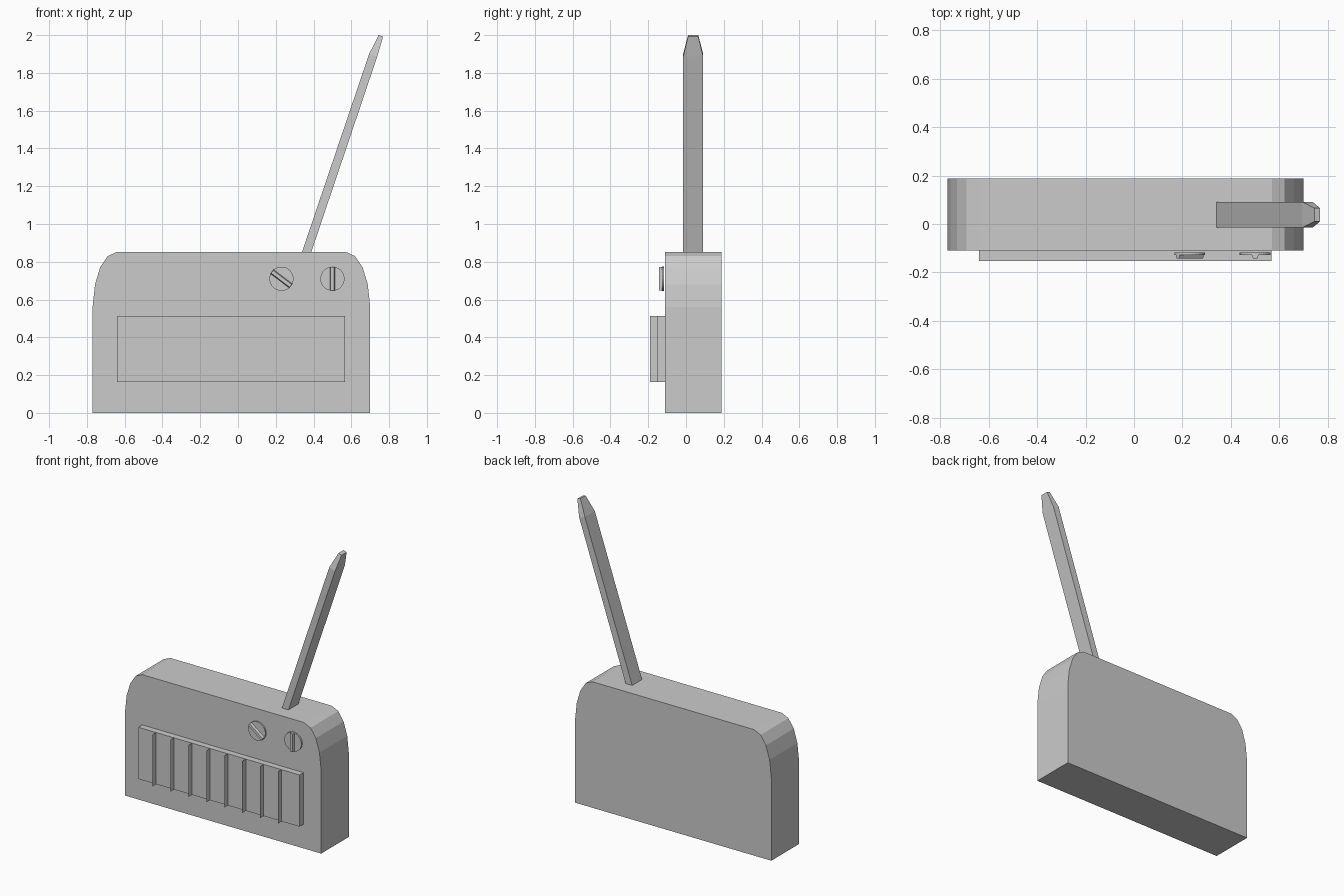
import bpy, bmesh, math
from mathutils import Matrix, Vector

if "Cube" in bpy.data.objects:
    bpy.data.objects.remove(bpy.data.objects["Cube"])


def finish(name, bm):
    bmesh.ops.recalc_face_normals(bm, faces=bm.faces)
    mesh = bpy.data.meshes.new(name)
    bm.to_mesh(mesh)
    bm.free()
    ob = bpy.data.objects.new(name, mesh)
    bpy.context.collection.objects.link(ob)
    return ob


def loft(name, rings):
    """Skin matching rings of points and cap both ends."""
    bm = bmesh.new()
    loops = [[bm.verts.new(p) for p in ring] for ring in rings]
    n = len(loops[0])
    for a, b in zip(loops, loops[1:]):
        for i in range(n):
            j = (i + 1) % n
            bm.faces.new((a[i], a[j], b[j], b[i]))
    bm.faces.new(loops[0])
    bm.faces.new(loops[-1])
    return finish(name, bm)


def extrude_y(name, profile, y0, y1):
    return loft(name, [[(x, y, z) for x, z in profile] for y in (y0, y1)])


# Case: half profile mirrored about its centre line
mid = -0.035
half = [(0.735, 0), (0.735, 0.56), (0.722, 0.68), (0.695, 0.77), (0.655, 0.83), (0.605, 0.853)]
profile = [(mid + x, z) for x, z in half] + [(mid - x, z) for x, z in reversed(half)]
extrude_y("radio_case", profile, -0.11, 0.187)

# Speaker panel
x0, x1, z0, z1 = -0.64, 0.567, 0.163, 0.513
extrude_y("speaker_panel", [(x0, z0), (x1, z0), (x1, z1), (x0, z1)], -0.152, -0.11)

# Paper-thin upright fins on the panel
bm = bmesh.new()
for i in range(1, 9):
    x = x0 + (x1 - x0) * i / 9
    bm.faces.new([bm.verts.new((x, y, z)) for y, z in
                  ((-0.152, z0), (-0.19, z0), (-0.19, z1), (-0.152, z1))])
finish("speaker_fins", bm)


# Knobs: thin disc with a tapered grip ridge across it
def knob(name, x, z, angle):
    place = Matrix.Translation((x, 0, z)) @ Matrix.Rotation(angle, 4, 'Y')
    r = 0.064
    ring = [(r * math.cos(i * math.tau / 24), r * math.sin(i * math.tau / 24)) for i in range(24)]
    disc = extrude_y(name + "_disc", ring, -0.127, -0.117)
    section = [(-0.014, -0.126), (-0.009, -0.143), (0.009, -0.143), (0.014, -0.126)]
    ridge = loft(name + "_ridge", [[(px, py, s * 0.062) for px, py in section] for s in (-1, 1)])
    for ob in (disc, ridge):
        ob.data.transform(place)


knob("tuning_knob", 0.23, 0.71, math.radians(-53))
knob("volume_knob", 0.50, 0.71, 0)

# Leaning antenna with a tapered tip: left x/z, right x/z, y range
stations = [((0.335, 0.84), (0.384, 0.84), -0.015, 0.091),
            ((0.694, 1.90), (0.737, 1.886), -0.015, 0.091),
            ((0.745, 2.0), (0.768, 1.992), 0.011, 0.065)]
loft("antenna", [[(l[0], ya, l[1]), (r[0], ya, r[1]), (r[0], yb, r[1]), (l[0], yb, l[1])]
                 for l, r, ya, yb in stations])
